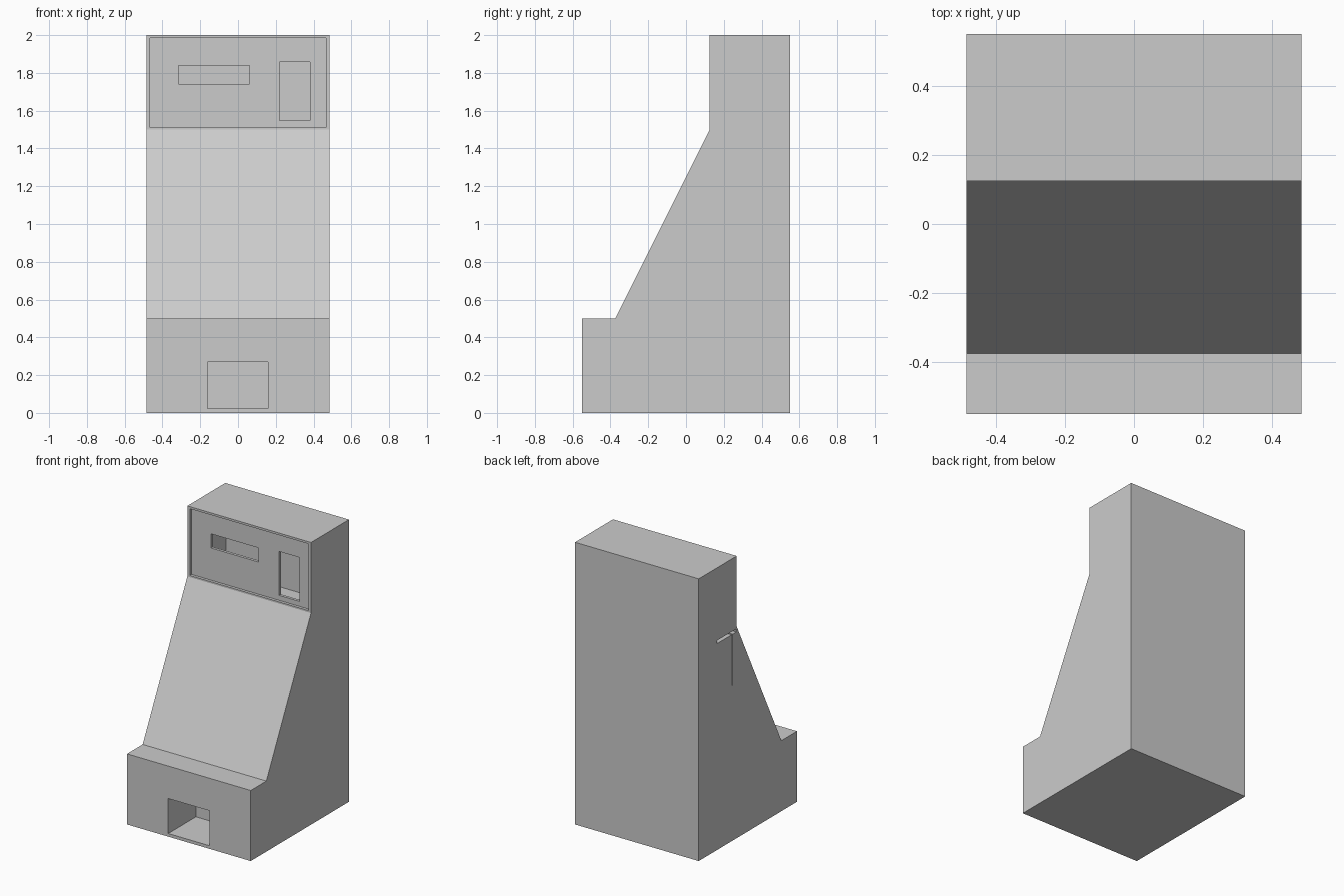
import bpy, bmesh

if "Cube" in bpy.data.objects:
    bpy.data.objects.remove(bpy.data.objects["Cube"])

HALF_W = 0.485


def mesh_object(name, bm):
    bmesh.ops.recalc_face_normals(bm, faces=bm.faces)
    mesh = bpy.data.meshes.new(name)
    bm.to_mesh(mesh)
    bm.free()
    obj = bpy.data.objects.new(name, mesh)
    bpy.context.collection.objects.link(obj)
    return obj


def extruded_profile(name, points, half_width):
    bm = bmesh.new()
    face = bm.faces.new([bm.verts.new((-half_width, y, z)) for y, z in points])
    moved = bmesh.ops.extrude_face_region(bm, geom=[face])["geom"]
    verts = [v for v in moved if isinstance(v, bmesh.types.BMVert)]
    bmesh.ops.translate(bm, vec=(2 * half_width, 0, 0), verts=verts)
    return mesh_object(name, bm)


def box(name, xs, ys, zs):
    bm = bmesh.new()
    bmesh.ops.create_cube(bm, size=1)
    for v in bm.verts:
        v.co = [(a + b) / 2 + c * (b - a) for c, (a, b) in zip(v.co, (xs, ys, zs))]
    return mesh_object(name, bm)


def cut(target, name, xs, ys, zs):
    cutter = box(name, xs, ys, zs)
    mod = target.modifiers.new(name, "BOOLEAN")
    mod.operation = "DIFFERENCE"
    mod.solver = "EXACT"
    mod.object = cutter
    bpy.context.view_layer.objects.active = target
    bpy.ops.object.modifier_apply(modifier=mod.name)
    bpy.data.objects.remove(cutter)


# Cabinet body from its side profile
body = extruded_profile("cabinet_body", [
    (-0.55, 0), (-0.55, 0.5), (-0.375, 0.5), (0.125, 1.5),
    (0.125, 2), (0.55, 2), (0.55, 0)], HALF_W)

# Inset upper panel
cut(body, "panel_recess", (-0.465, 0.465), (0.0, 0.145), (1.512, 1.985))

# Hollow space behind the panel, then its two openings
cut(body, "panel_cavity", (-0.335, 0.455), (0.165, 0.345), (1.495, 1.96))
cut(body, "wide_slot", (-0.315, 0.06), (0.1, 0.2), (1.74, 1.84))
cut(body, "tall_window", (0.22, 0.38), (0.1, 0.2), (1.547, 1.858))

# Collection bin at the bottom
cut(body, "bin_opening", (-0.162, 0.16), (-0.6, -0.24), (0.022, 0.27))

# Narrow T-shaped slit in the left side
cut(body, "side_slit_across", (-0.5, -0.42), (0.13, 0.345), (1.463, 1.485))
cut(body, "side_slit_down", (-0.5, -0.42), (0.17, 0.18), (1.1, 1.47))
